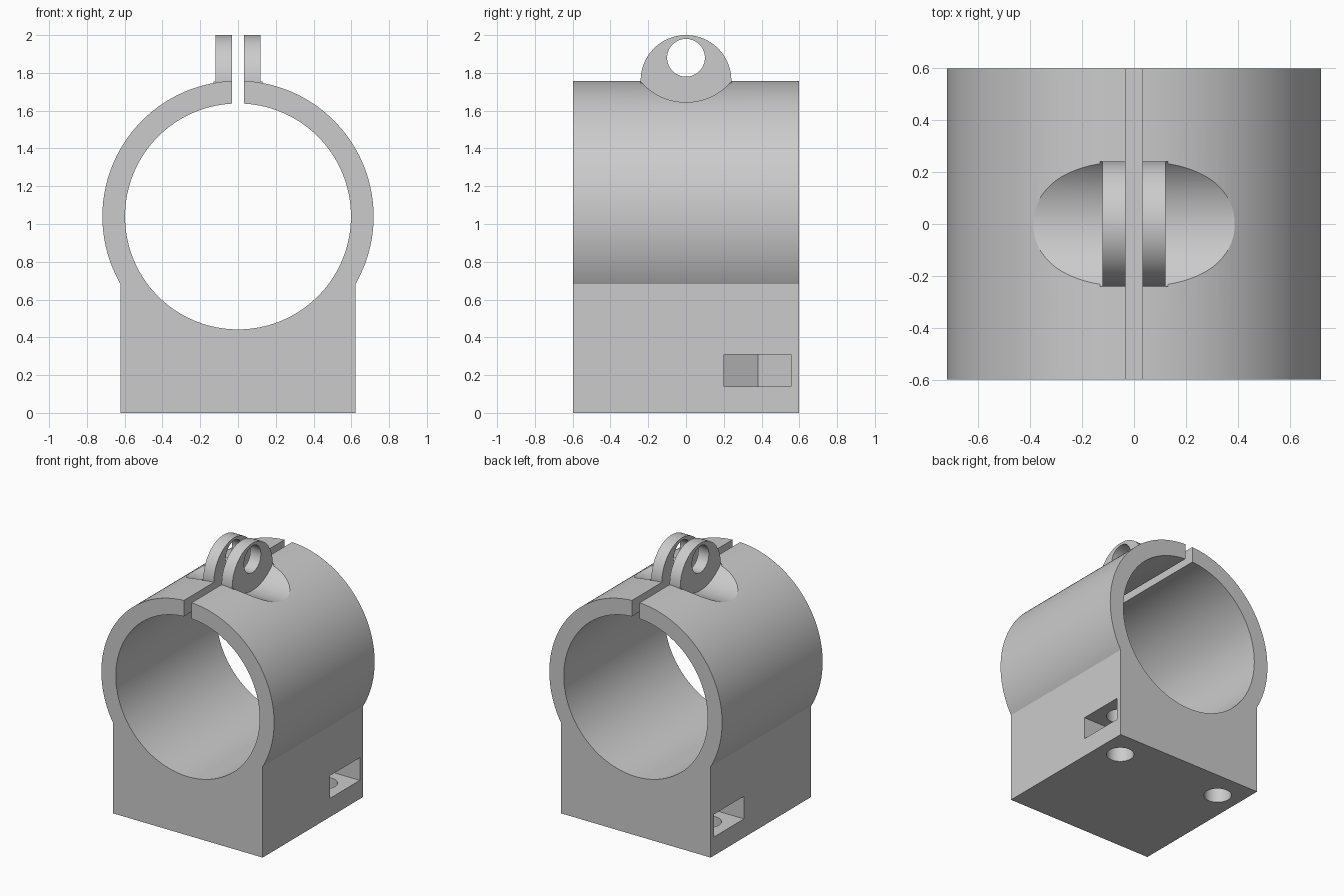
import bpy, bmesh, math
from mathutils import Matrix, Vector

old = bpy.data.objects.get("Cube")
if old:
    bpy.data.objects.remove(old, do_unlink=True)

BORE_Z = 1.04      # height of the ring axis
HALF_LEN = 0.597   # half length along y

grey = bpy.data.materials.new("light grey")
grey.use_nodes = True
GREY = (0.6, 0.6, 0.6, 1)
grey.diffuse_color = GREY
grey.node_tree.nodes["Principled BSDF"].inputs["Base Color"].default_value = GREY


def make(name, bm):
    bmesh.ops.recalc_face_normals(bm, faces=bm.faces)
    mesh = bpy.data.meshes.new(name)
    bm.to_mesh(mesh)
    bm.free()
    mesh.materials.append(grey)
    obj = bpy.data.objects.new(name, mesh)
    bpy.context.collection.objects.link(obj)
    return obj


def box(name, low, high):
    low, high = Vector(low), Vector(high)
    bm = bmesh.new()
    bmesh.ops.create_cube(bm, size=1, matrix=Matrix.Translation((low + high) / 2)
                          @ Matrix.Diagonal((high - low).to_4d()))
    return make(name, bm)


def cylinder(name, center, radius, length, axis, sides=96):
    turn = {"X": Matrix.Rotation(math.pi / 2, 4, "Y"),
            "Y": Matrix.Rotation(math.pi / 2, 4, "X"),
            "Z": Matrix.Identity(4)}[axis]
    bm = bmesh.new()
    bmesh.ops.create_cone(bm, cap_ends=True, segments=sides, radius1=radius, radius2=radius,
                          depth=length, matrix=Matrix.Translation(center) @ turn)
    return make(name, bm)


def prism(name, outline, bottom, top):
    bm = bmesh.new()
    face = bm.faces.new([bm.verts.new((x, y, bottom)) for x, y in outline])
    new = bmesh.ops.extrude_face_region(bm, geom=[face])["geom"]
    bmesh.ops.translate(bm, vec=(0, 0, top - bottom),
                        verts=[v for v in new if isinstance(v, bmesh.types.BMVert)])
    return make(name, bm)


def combine(target, tool, operation):
    mod = target.modifiers.new(tool.name, "BOOLEAN")
    mod.operation, mod.object, mod.solver = operation, tool, "EXACT"
    bpy.context.view_layer.objects.active = target
    bpy.ops.object.modifier_apply(modifier=mod.name)
    bpy.data.objects.remove(tool, do_unlink=True)


# Solid ring on its square base, with the bar that becomes the two lugs
clamp = cylinder("pipe_clamp", (0, 0, BORE_Z), 0.718, 2 * HALF_LEN, "Y", 160)
combine(clamp, box("base", (-0.623, -HALF_LEN, 0), (0.623, HALF_LEN, BORE_Z)), "UNION")
combine(clamp, cylinder("lug_bar", (0, 0, 1.76), 0.24, 0.26, "X"), "UNION")

# Bore, clamping slit and bolt hole through the lugs
cutters = [cylinder("bore", (0, 0, BORE_Z), 0.598, 2, "Y", 160),
           box("slit", (-0.032, -1, 1.3), (0.032, 1, 2.2)),
           cylinder("bolt_hole", (0, 0, 1.88), 0.1, 1, "X", 64)]

for side in (-1, 1):
    # Rounded recess beside each lug for the bolt head
    cutters.append(cylinder("bolt_recess", (side * 0.52, 0, 1.961), 0.316, 0.8, "X", 128))
    # Screw hole from below and the nut slot crossing it
    cutters.append(cylinder("screw_hole", (side * 0.445, 0.38, 0.1), 0.096, 0.7, "Z", 64))
    outline = [(0.24, 0.38), (0.342, 0.556), (0.8, 0.556), (0.8, 0.202), (0.342, 0.202)]
    cutters.append(prism("nut_slot", [(side * x, y) for x, y in outline], 0.14, 0.31))

for cutter in cutters:
    combine(clamp, cutter, "DIFFERENCE")

# Smooth curved walls, keep the machined edges sharp
bpy.ops.object.select_all(action="DESELECT")
clamp.select_set(True)
bpy.context.view_layer.objects.active = clamp
bpy.ops.object.shade_smooth_by_angle(angle=math.radians(25))
